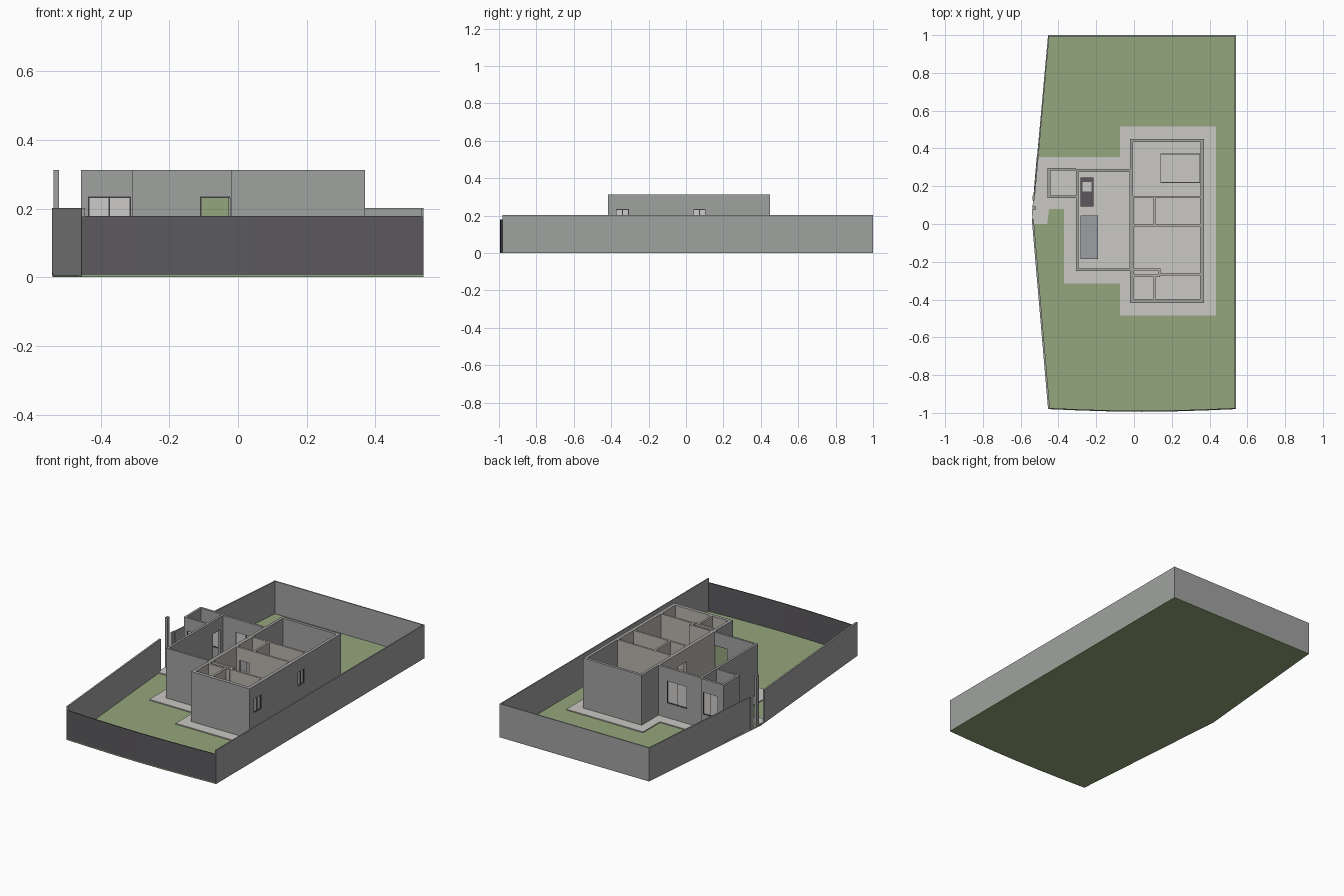
import bpy, bmesh, math
from mathutils import Vector

if "Cube" in bpy.data.objects:
    bpy.data.objects.remove(bpy.data.objects["Cube"])


def srgb(r, g, b):
    f = lambda c: (c / 255 / 12.92) if c < 11 else ((c / 255 + 0.055) / 1.055) ** 2.4
    return (f(r), f(g), f(b), 1)


def material(name, *rgb):
    m = bpy.data.materials.new(name)
    m.diffuse_color = srgb(*rgb)
    m.use_nodes = True
    m.node_tree.nodes["Principled BSDF"].inputs["Base Color"].default_value = m.diffuse_color
    return m


GRASS = material("grass green", 148, 166, 124)
WALL = material("wall grey", 160, 162, 160)
DARK = material("dark fence grey", 91, 89, 93)
PAVE = material("paving light grey", 202, 200, 196)
PLASTER = material("interior plaster", 186, 180, 174)
GLASS = material("pane white", 206, 203, 200)
FRAME = material("frame charcoal", 62, 62, 66)
TABLE = material("table grey", 156, 160, 162)

TOP = 0.312    # house wall top
HEAD = 0.235   # door and window head


def finish(bm, name, mat):
    bmesh.ops.recalc_face_normals(bm, faces=bm.faces)
    me = bpy.data.meshes.new(name)
    bm.to_mesh(me)
    bm.free()
    ob = bpy.data.objects.new(name, me)
    me.materials.append(mat)
    bpy.context.collection.objects.link(ob)
    return ob


def add_prism(bm, pts, z0, z1):
    """Extrude a flat outline from z0 up to z1."""
    f = bm.faces.new([bm.verts.new((x, y, z0)) for x, y in pts])
    r = bmesh.ops.extrude_face_region(bm, geom=[f])
    vs = [v for v in r["geom"] if isinstance(v, bmesh.types.BMVert)]
    bmesh.ops.translate(bm, verts=vs, vec=(0, 0, z1 - z0))


def add_box(bm, x0, x1, y0, y1, z0, z1):
    add_prism(bm, [(x0, y0), (x1, y0), (x1, y1), (x0, y1)], z0, z1)


def add_wall(bm, axis, a0, a1, b0, b1, z0=0.01, z1=TOP, holes=()):
    """Straight wall along an axis, split around holes (start, end, sill, head)."""
    def piece(s, e, lo, hi):
        if e - s > 1e-4 and hi - lo > 1e-4:
            if axis == "x":
                add_box(bm, s, e, b0, b1, lo, hi)
            else:
                add_box(bm, b0, b1, s, e, lo, hi)
    pos = a0
    for s, e, lo, hi in sorted(holes):
        piece(pos, s, z0, z1)
        piece(s, e, z0, lo)
        piece(s, e, hi, z1)
        pos = e
    piece(pos, a1, z0, z1)


def prism(name, mat, pts, z0, z1):
    bm = bmesh.new()
    add_prism(bm, pts, z0, z1)
    return finish(bm, name, mat)


def boxes(name, mat, *dims):
    bm = bmesh.new()
    for d in dims:
        add_box(bm, *d)
    return finish(bm, name, mat)


def fence(name, mat, pts, thick, z0, z1):
    """Thin wall following a path, thickened to its left."""
    bm = bmesh.new()
    for p, q in zip(pts, pts[1:]):
        p, q = Vector(p), Vector(q)
        n = (q - p).orthogonal().normalized() * thick
        add_prism(bm, [p, q, q + n, p + n], z0, z1)
    return finish(bm, name, mat)


# Ground and paving
front_arc = [(-0.455 + 0.995 * t / 6, -0.98 - 0.014 * math.sin(math.pi * t / 6)) for t in range(7)]
prism("lawn", GRASS, front_arc + [(0.54, 1.0), (-0.455, 1.0), (-0.54, 0.06)], 0.0, 0.006)
prism("paving", PAVE, [(-0.54, 0.0), (-0.46, 0.0), (-0.45, 0.08), (-0.37, 0.08), (-0.37, -0.315),
                       (-0.075, -0.315), (-0.075, -0.485), (0.435, -0.485), (0.435, 0.515),
                       (-0.075, 0.515), (-0.075, 0.355), (-0.515, 0.355), (-0.535, 0.12)], 0.002, 0.012)

# Boundary walls with a gate gap on the left
fence("front_boundary", DARK, front_arc, 0.006, 0.005, 0.178)
fence("side_and_back_boundary", WALL,
      [(0.54, -0.98), (0.54, 1.0), (-0.455, 1.0), (-0.531, 0.15)], 0.007, 0.005, 0.202)
fence("left_boundary", WALL, [(-0.541, 0.025), (-0.455, -0.98)], 0.01, 0.005, 0.202)
boxes("gate_pillar", WALL, (-0.537, -0.521, 0.075, 0.095, 0.005, TOP))
boxes("gate_low_post", WALL, (-0.537, -0.527, 0.125, 0.152, 0.005, 0.202))

# Outer house walls
side_windows = [(-0.375, -0.305, 0.15, HEAD), (0.04, 0.105, 0.15, HEAD)]
back_window = (-0.21, -0.075, 0.1, HEAD)
porch_window = (-0.42, -0.32, 0.1, HEAD)
porch_door = (-0.437, -0.312, 0.012, HEAD)
front_door = (-0.11, -0.024, 0.012, HEAD)
hall_door = (0.03, 0.11, 0.012, HEAD)
bm = bmesh.new()
add_wall(bm, "x", -0.02, 0.37, -0.418, -0.4)
add_wall(bm, "x", -0.02, 0.37, 0.433, 0.45)
add_wall(bm, "y", -0.4, 0.433, 0.352, 0.37, holes=side_windows)
add_wall(bm, "y", -0.4, 0.433, -0.02, -0.004, holes=[hall_door])
add_wall(bm, "x", -0.307, -0.02, -0.248, -0.236, holes=[front_door])
add_wall(bm, "x", -0.307, -0.02, 0.276, 0.29, holes=[back_window])
add_wall(bm, "y", -0.236, 0.276, -0.307, -0.293, holes=[(0.18, 0.25, 0.012, HEAD)])
add_wall(bm, "x", -0.457, -0.307, 0.283, 0.297, holes=[porch_window])
add_wall(bm, "x", -0.457, -0.307, 0.138, 0.15, holes=[porch_door])
add_wall(bm, "y", 0.15, 0.283, -0.457, -0.443)
finish(bm, "outer_walls", WALL)

# Inner partitions
bm = bmesh.new()
add_wall(bm, "x", -0.004, 0.352, 0.137, 0.149)
add_wall(bm, "x", -0.004, 0.352, -0.012, 0.0, holes=[(0.02, 0.08, 0.012, HEAD)])
add_wall(bm, "y", 0.0, 0.137, 0.103, 0.115, holes=[(0.03, 0.1, 0.012, HEAD)])
add_wall(bm, "x", -0.004, 0.138, -0.247, -0.235)
add_wall(bm, "x", 0.138, 0.352, -0.272, -0.26)
add_wall(bm, "x", -0.004, 0.138, -0.28, -0.268)
add_wall(bm, "y", -0.268, -0.235, 0.128, 0.14)
add_wall(bm, "y", -0.4, -0.272, 0.103, 0.115)
finish(bm, "partitions", PLASTER)

# Plaster lining on the inner faces of the rooms
bm = bmesh.new()
add_wall(bm, "y", -0.236, 0.276, -0.023, -0.02, holes=[hall_door])
add_wall(bm, "y", -0.4, 0.137, 0.349, 0.352, holes=side_windows)
add_wall(bm, "y", -0.4, 0.137, -0.004, -0.001, holes=[hall_door])
add_wall(bm, "x", -0.001, 0.349, -0.4, -0.397)
finish(bm, "plaster_lining", PLASTER)


def window(name, axis, hole, b0, b1, panes=2):
    """Charcoal frame with mullions around a thin light pane."""
    s, e, lo, hi = hole
    mid, w = (b0 + b1) / 2, 0.004
    inner = [(s + (e - s) * (i + 1) / panes - w / 2, s + (e - s) * (i + 1) / panes + w / 2)
             for i in range(panes - 1)]
    bars = [(s, s + w, lo, hi), (e - w, e, lo, hi), (s, e, lo, lo + w), (s, e, hi - w, hi)]
    bars += [(p, q, lo, hi) for p, q in inner]
    for part, mat, rects, d in (("frame", FRAME, bars, 0.005), ("pane", GLASS, [hole], 0.002)):
        bm = bmesh.new()
        for p, q, r, t in rects:
            add_wall(bm, axis, p, q, mid - d, mid + d, r, t)
        finish(bm, name + "_" + part, mat)


# Windows and doors
window("back_window", "x", back_window, 0.276, 0.29)
window("porch_back_window", "x", porch_window, 0.283, 0.297)
window("porch_glass_door", "x", porch_door, 0.138, 0.15)
for i, h in enumerate(side_windows):
    window("side_window_%d" % (i + 1), "y", h, 0.352, 0.37)
boxes("front_door_leaf", GRASS, (-0.106, -0.026, -0.244, -0.24, 0.012, 0.231))
boxes("front_door_frame", FRAME, (-0.11, -0.106, -0.248, -0.236, 0.012, HEAD),
      (-0.11, -0.024, -0.248, -0.236, 0.231, HEAD))

# Furniture and floor details
boxes("dining_table", TABLE, (-0.282, -0.19, -0.185, 0.045, 0.075, 0.085),
      *[(x, x + 0.008, y, y + 0.008, 0.012, 0.075) for x in (-0.275, -0.205) for y in (-0.175, 0.027)])
boxes("kitchen_unit", DARK, (-0.282, -0.215, 0.093, 0.247, 0.012, 0.09))
boxes("kitchen_sink", PAVE, (-0.273, -0.225, 0.172, 0.222, 0.09, 0.093))
boxes("floor_mat_border", FRAME, (0.14, 0.35, 0.218, 0.372, 0.012, 0.014))
boxes("floor_mat", PAVE, (0.144, 0.346, 0.222, 0.368, 0.014, 0.016))
